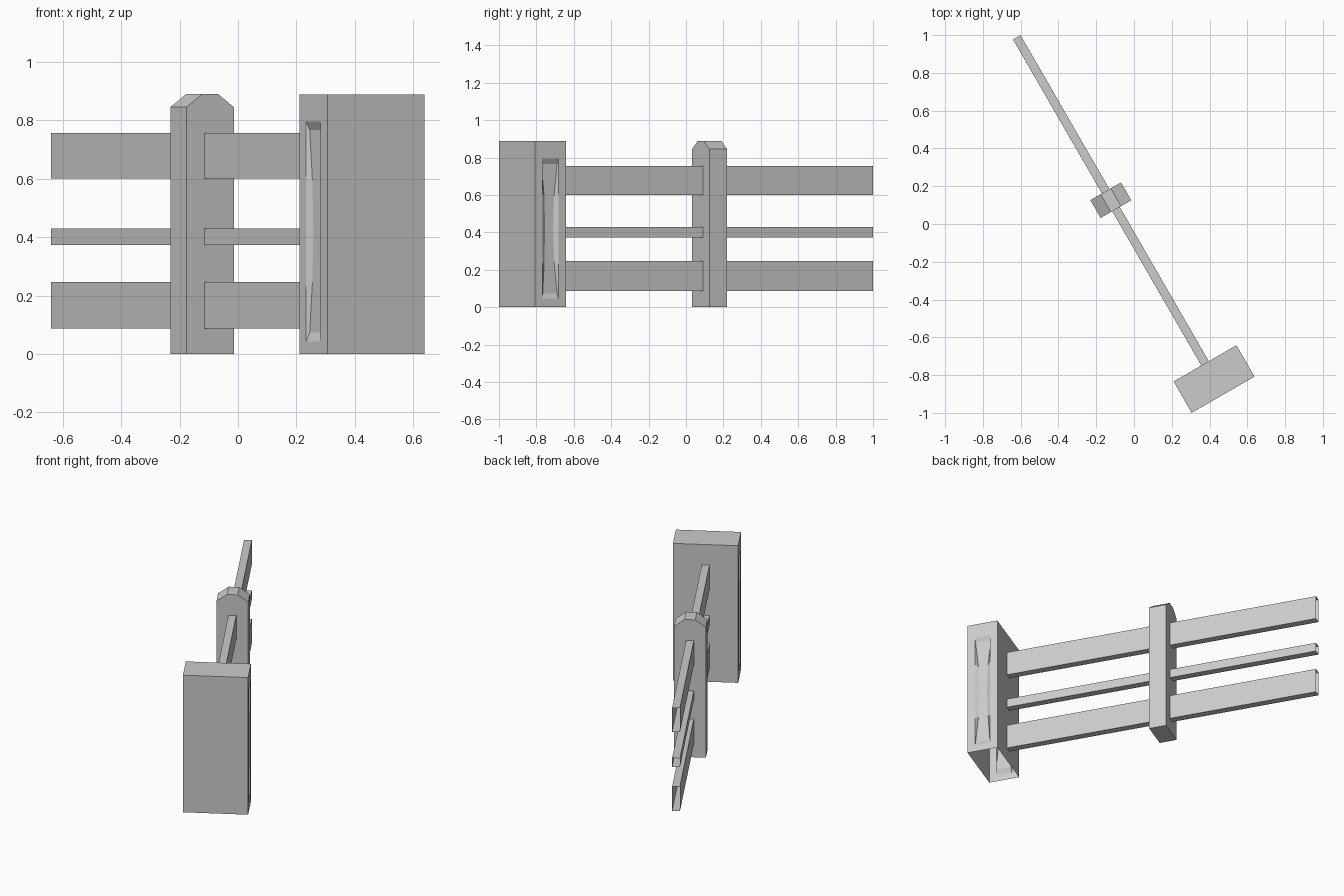
import bpy, bmesh, math
from mathutils import Matrix

if "Cube" in bpy.data.objects:
    bpy.data.objects.remove(bpy.data.objects["Cube"])

# The fence is built along local y, then turned 30 degrees about z
TURN = Matrix.Rotation(math.radians(30), 4, 'Z')
CX = -0.0433  # shared centre line in local x


def finish(name, bm):
    bmesh.ops.remove_doubles(bm, verts=bm.verts, dist=1e-5)
    bmesh.ops.recalc_face_normals(bm, faces=bm.faces)
    me = bpy.data.meshes.new(name)
    bm.to_mesh(me)
    bm.free()
    ob = bpy.data.objects.new(name, me)
    bpy.context.collection.objects.link(ob)
    ob.matrix_world = TURN @ Matrix.Translation((CX, 0, 0))
    return ob


def face(bm, pts):
    bm.faces.new([bm.verts.new(p) for p in pts])


def extrude_profile(name, profile, y0, y1, caps=True):
    """Sweep an xz profile along local y."""
    bm = bmesh.new()
    n = len(profile)
    for i in range(n):
        (xa, za), (xb, zb) = profile[i], profile[(i + 1) % n]
        face(bm, [(xa, y0, za), (xb, y0, zb), (xb, y1, zb), (xa, y1, za)])
    if caps:
        for y in (y0, y1):
            face(bm, [(x, y, z) for x, z in profile])
    return finish(name, bm)


# Rails: thin boards, open at the ends
for name, z0, z1 in (("lower_rail", 0.088, 0.247),
                     ("middle_rail", 0.373, 0.43),
                     ("upper_rail", 0.60, 0.756)):
    w = 0.023
    extrude_profile(name, [(-w, z0), (w, z0), (w, z1), (-w, z1)],
                    -0.827, 1.166, caps=False)

# Slim post with a chamfered top
w = 0.0935
extrude_profile("slim_post",
                [(-w, 0), (w, 0), (w, 0.845), (0.031, 0.89), (-0.031, 0.89), (-w, 0.845)],
                0.116, 0.225)

# Wide end post: open underneath, with a waisted recess on both narrow sides
bm = bmesh.new()
hx, y0, y1, top = 0.192, -1.0185, -0.827, 0.888
face(bm, [(-hx, y0, top), (hx, y0, top), (hx, y1, top), (-hx, y1, top)])
for y in (y0, y1):
    face(bm, [(-hx, y, 0), (hx, y, 0), (hx, y, top), (-hx, y, top)])

yc, half, depth = (y0 + y1) / 2, 0.049, 0.014
zo0, zo1, zi0, zi1 = 0.043, 0.795, 0.073, 0.767
N = 4
for s in (-1, 1):
    X, XI = s * hx, s * (hx - depth)
    ts = [i / N for i in range(N + 1)]

    def rim(side, t):
        return (X, yc + side * half, zo0 + (zo1 - zo0) * t)

    def floor(side, t):
        waist = 0.025 * (1 - (2 * t - 1) ** 2)
        return (XI, yc + side * (half - waist), zi0 + (zi1 - zi0) * t)

    # frame around the opening
    for side, y in ((-1, y0), (1, y1)):
        face(bm, [(X, y, 0), (X, y, top)] + [rim(side, t) for t in reversed(ts)])
    face(bm, [(X, y0, 0), (X, y1, 0), rim(1, 0), rim(-1, 0)])
    face(bm, [(X, y0, top), rim(-1, 1), rim(1, 1), (X, y1, top)])
    # sloped ends, waisted sides and floor of the recess
    for t in (0, 1):
        face(bm, [rim(-1, t), rim(1, t), floor(1, t), floor(-1, t)])
    for a, b in zip(ts, ts[1:]):
        face(bm, [floor(-1, a), floor(1, a), floor(1, b), floor(-1, b)])
        for side in (-1, 1):
            face(bm, [rim(side, a), rim(side, b), floor(side, b), floor(side, a)])
finish("wide_post", bm)
